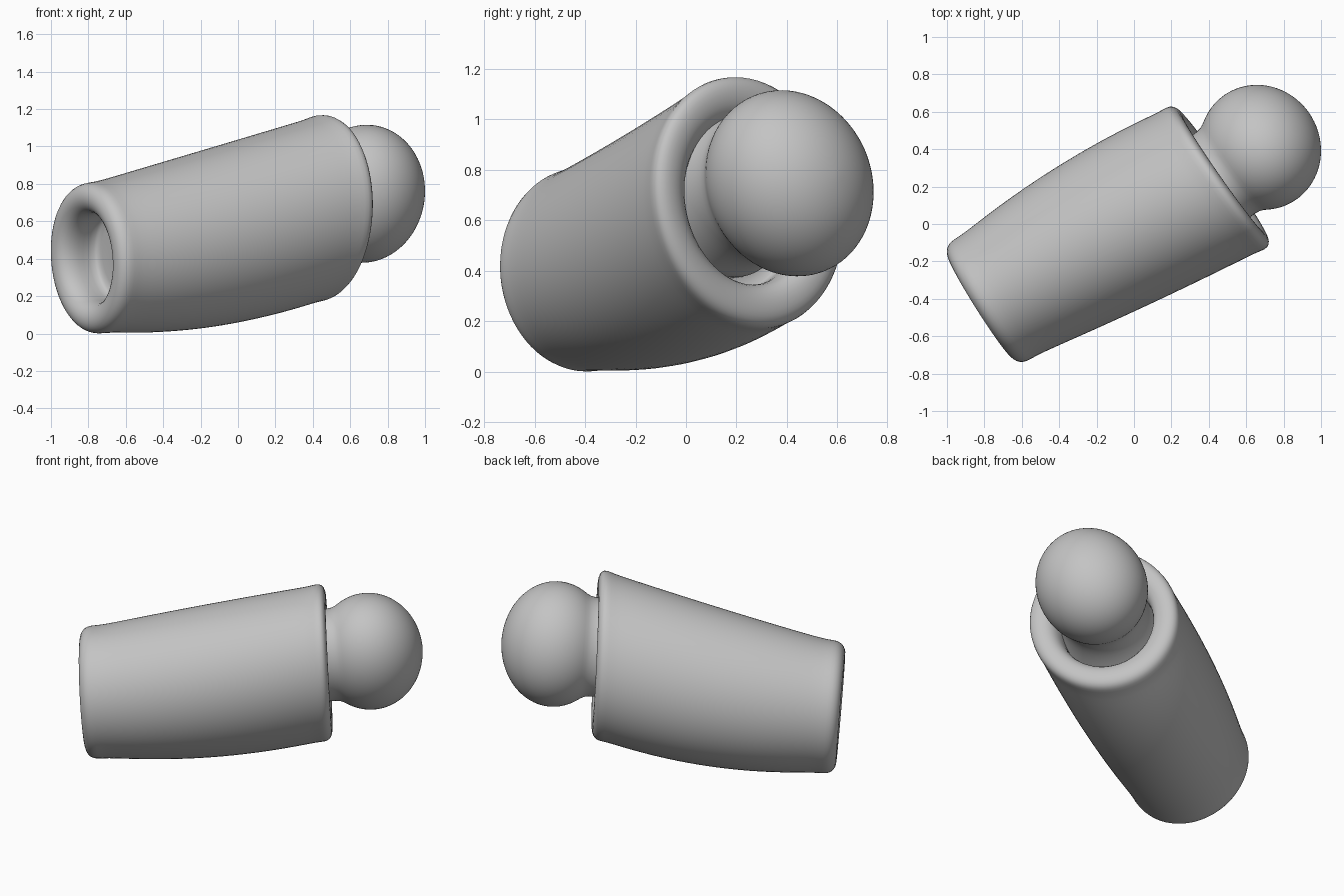
import bpy, bmesh, math
from mathutils import Vector

cube = bpy.data.objects.get("Cube")
if cube:
    bpy.data.objects.remove(cube)

grey = bpy.data.materials.new("plain_grey")
grey.use_nodes = True
colour = (0.55, 0.55, 0.55, 1)
grey.diffuse_color = colour
grey.node_tree.nodes["Principled BSDF"].inputs["Base Color"].default_value = colour

SEGMENTS = 40


def loft(name, frames):
    """Skin oval rings given as (centre, forward, side radius, upright radius, lean)."""
    bm = bmesh.new()
    rings = []
    for centre, forward, side_r, up_r, lean in frames:
        f = forward.normalized()
        side = Vector((-f.y, f.x, 0)).normalized()
        up = f.cross(side) - side * lean
        ring = []
        for i in range(SEGMENTS):
            a = math.tau * i / SEGMENTS
            ring.append(bm.verts.new(centre + side * side_r * math.cos(a) + up * up_r * math.sin(a)))
        rings.append(ring)
    for a, b in zip(rings, rings[1:]):
        for i in range(SEGMENTS):
            j = (i + 1) % SEGMENTS
            bm.faces.new((a[i], a[j], b[j], b[i]))
    bm.faces.new(rings[0])
    bm.faces.new(rings[-1])
    bmesh.ops.recalc_face_normals(bm, faces=bm.faces)
    mesh = bpy.data.meshes.new(name)
    bm.to_mesh(mesh)
    bm.free()
    mesh.materials.append(grey)
    mesh.shade_smooth()
    obj = bpy.data.objects.new(name, mesh)
    bpy.context.collection.objects.link(obj)
    smooth = obj.modifiers.new("smooth", "SUBSURF")
    smooth.levels = smooth.render_levels = 1
    return obj


# Sleeve: socket floor, rounded cuff, swelling body, rear cuff and recess
front, rear = Vector((-0.797, -0.427, 0.40)), Vector((0.45, 0.25, 0.675))
front_dir, rear_dir = Vector((0.845, 0.535, 0.07)), Vector((0.816, 0.577, 0.05))
bow = Vector((-0.035, 0.07, -0.14))
length = (rear - front).length


def sleeve_ring(distance, ratio):
    s = distance / length
    t = min(max(s, 0), 1)
    centre = front.lerp(rear, t) + bow * t * (1 - t)
    forward = front_dir.lerp(rear_dir, t)
    centre += forward.normalized() * (s - t) * length
    side_r = 0.37 + 0.22 * t - 0.13 * t * t
    up_r = 0.395 + 0.23 * t - 0.125 * t * t
    return centre, forward, side_r * ratio, up_r * ratio, 0.1 * t


front_cuff = [(0.20, 0.02), (0.20, 0.52), (0.19, 0.58), (0.10, 0.58), (0.05, 0.59),
              (0.0, 0.65), (-0.025, 0.74), (-0.033, 0.83), (-0.027, 0.92), (-0.008, 0.99),
              (0.025, 1.02), (0.07, 1.0)]
body = [(length * k / 10, 0.99) for k in range(1, 10)]
rear_cuff = [(-0.06, 0.99), (-0.015, 1.005), (0.015, 0.985), (0.033, 0.92), (0.035, 0.83),
             (0.025, 0.74), (-0.005, 0.665), (-0.05, 0.63), (-0.10, 0.62), (-0.17, 0.62),
             (-0.18, 0.59), (-0.18, 0.02)]
profile = front_cuff + body + [(length + d, r) for d, r in rear_cuff]
loft("sleeve", [sleeve_ring(d, r) for d, r in profile])

# Ball joint: flared neck running into a slightly flattened ball
ball, ball_dir = Vector((0.675, 0.41, 0.747)), Vector((0.80, 0.59, 0.09))
neck = [(-0.50, 0.97), (-0.43, 0.90), (-0.37, 0.84), (-0.31, 0.80), (-0.265, 0.785)]
angles = [math.radians(128 - 128 * k / 16) for k in range(16)]
joint = neck + [(0.32 * math.cos(a), math.sin(a)) for a in angles] + [(0.32, 0.02)]
axis = ball_dir.normalized()
loft("ball_joint", [(ball + axis * d, ball_dir, 0.34 * r, 0.372 * r, 0.09) for d, r in joint])
